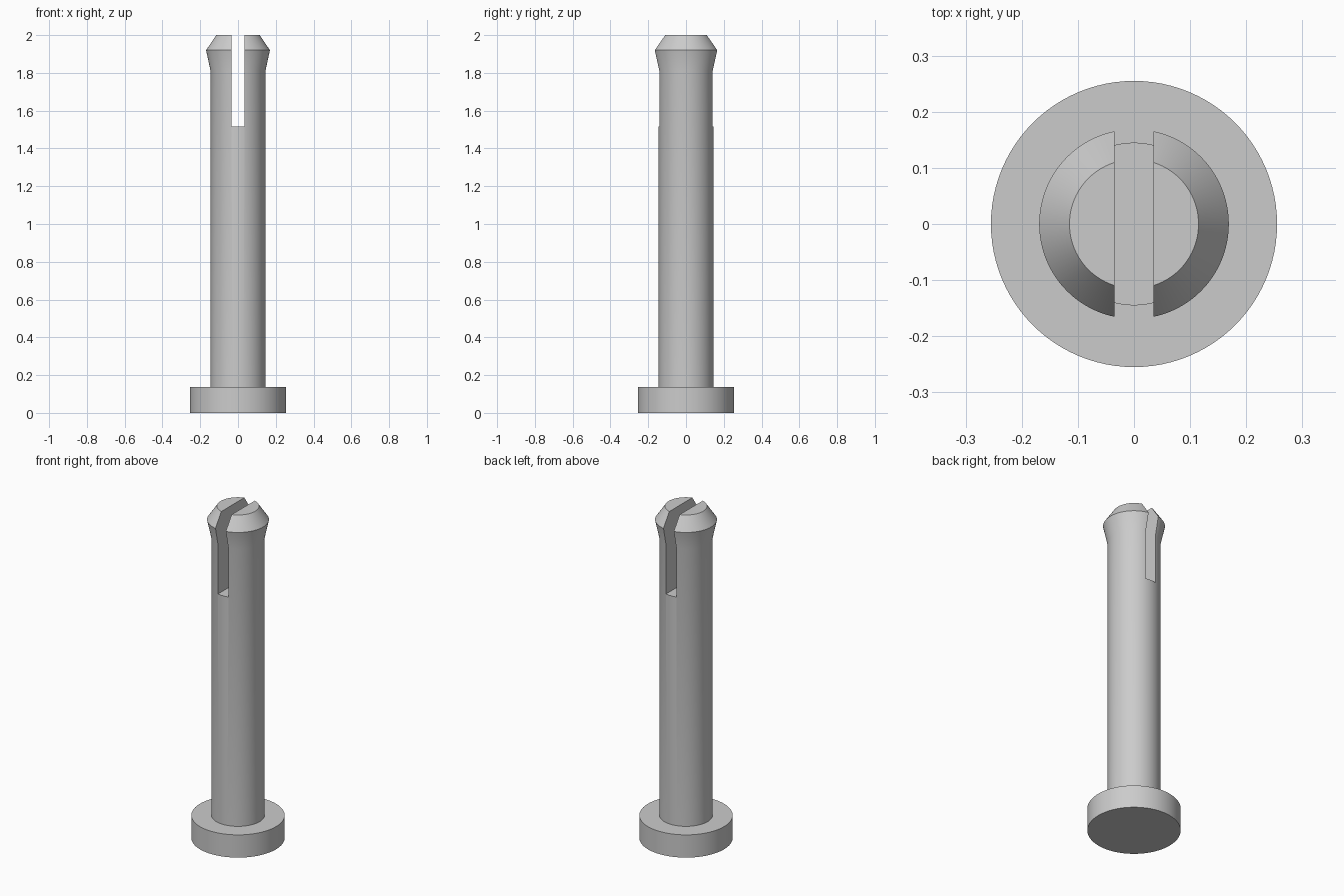
import bpy
import math

if "Cube" in bpy.data.objects:
    bpy.data.objects.remove(bpy.data.objects["Cube"], do_unlink=True)

grey = bpy.data.materials.new("light grey plastic")
grey.use_nodes = True
colour = (0.6, 0.6, 0.6, 1)
grey.diffuse_color = colour
grey.node_tree.nodes["Principled BSDF"].inputs["Base Color"].default_value = colour

SIDES = 96


def lathe(name, profile):
    """Closed solid of revolution from (radius, height) points, bottom to top."""
    verts = [(r * math.cos(2 * math.pi * i / SIDES), r * math.sin(2 * math.pi * i / SIDES), z)
             for r, z in profile for i in range(SIDES)]
    faces = [tuple(reversed(range(SIDES)))]
    for k in range(len(profile) - 1):
        for i in range(SIDES):
            j = (i + 1) % SIDES
            a, b = k * SIDES, (k + 1) * SIDES
            faces.append((a + i, a + j, b + j, b + i))
    faces.append(tuple(range(len(verts) - SIDES, len(verts))))
    mesh = bpy.data.meshes.new(name)
    mesh.from_pydata(verts, [], faces)
    mesh.materials.append(grey)
    obj = bpy.data.objects.new(name, mesh)
    bpy.context.collection.objects.link(obj)
    return obj


def select(obj):
    bpy.ops.object.select_all(action='DESELECT')
    obj.select_set(True)
    bpy.context.view_layer.objects.active = obj


# Round base and the shaft with its flared, chamfered tip
base = lathe("base_flange", [(0.255, 0), (0.255, 0.137)])
pin = lathe("split_pin", [(0.145, 0.13), (0.145, 1.81), (0.169, 1.92), (0.115, 2.0)])

# Slot cut front to back through the tip
bpy.ops.mesh.primitive_cube_add(size=1, location=(0, 0, 1.815))
cutter = bpy.context.object
cutter.name = "slot_cutter"
cutter.scale = (0.069, 1, 0.6)
cutter.hide_render = True
select(pin)
slot = pin.modifiers.new("slot", 'BOOLEAN')
slot.operation = 'DIFFERENCE'
slot.solver = 'EXACT'
slot.object = cutter
bpy.ops.object.modifier_apply(modifier=slot.name)
bpy.data.objects.remove(cutter, do_unlink=True)

# Smooth round walls with crisp rims
for part in (base, pin):
    select(part)
    bpy.ops.object.shade_smooth_by_angle(angle=math.radians(25))
